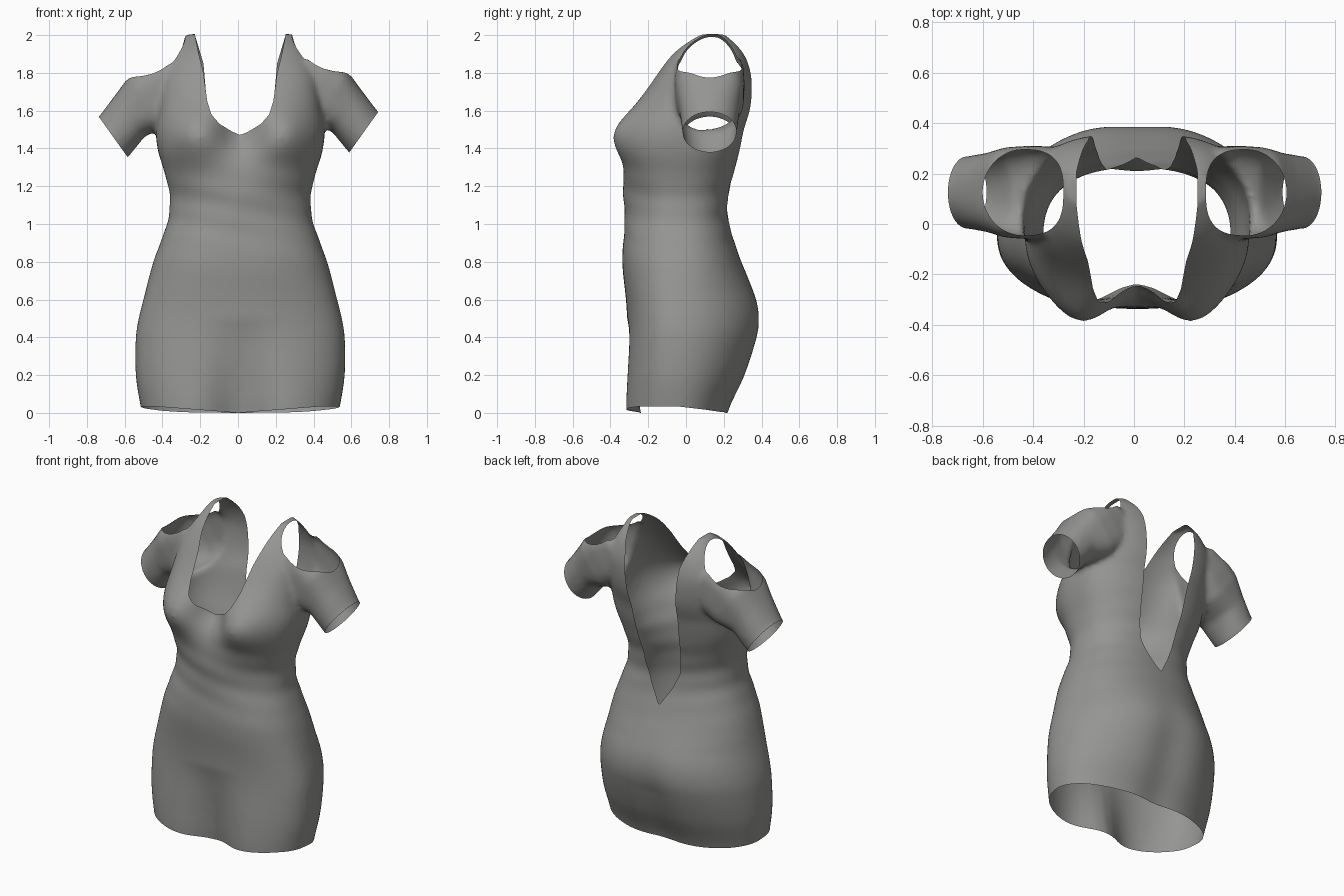
import bpy
import bmesh
import math
from mathutils import Vector

default_cube = bpy.data.objects.get("Cube")
if default_cube:
    bpy.data.objects.remove(default_cube, do_unlink=True)

BODY_X = 0.012      # the garment hangs slightly to its left
ARM_Y = 0.125       # depth of the shoulder line
SLEEVE_DIR = Vector((0.81, 0, -0.58))
SLEEVE_UP = Vector((0.58, 0, 0.81))

# Torso profile: height, half width, front depth, back depth
TORSO = [
    (-0.1, 0.50, -0.35, 0.21), (0.03, 0.527, -0.35, 0.25),
    (0.2, 0.553, -0.335, 0.33), (0.4, 0.553, -0.315, 0.395),
    (0.5, 0.538, -0.312, 0.403), (0.6, 0.513, -0.318, 0.382),
    (0.8, 0.46, -0.337, 0.293), (1.0, 0.388, -0.325, 0.23),
    (1.1, 0.372, -0.328, 0.225), (1.2, 0.381, -0.333, 0.243),
    (1.3, 0.41, -0.325, 0.272), (1.4, 0.438, -0.315, 0.297),
    (1.5, 0.447, -0.295, 0.318), (1.6, 0.435, -0.262, 0.348),
    (1.7, 0.425, -0.215, 0.358), (1.8, 0.41, -0.155, 0.351),
    (1.9, 0.36, -0.085, 0.32), (1.96, 0.32, -0.015, 0.275),
    (2.005, 0.28, 0.06, 0.225),
]
# Sleeve sections: x, z, half height, half depth, squareness
SLEEVE = [
    (0.2, 1.8, 0.1, 0.13, 3), (0.31, 1.79, 0.15, 0.18, 3.5),
    (0.41, 1.725, 0.165, 0.185, 3.5), (0.485, 1.67, 0.168, 0.18, 3.2),
    (0.575, 1.6, 0.135, 0.158, 2.4), (0.665, 1.485, 0.133, 0.143, 2),
    (0.72, 1.445, 0.13, 0.143, 2),
]
# Half widths of the neckline and of the open back, by height
NECK = [(1.4, -0.2), (1.47, 0), (1.49, 0.045), (1.53, 0.11), (1.58, 0.153),
        (1.65, 0.175), (1.8, 0.195), (1.9, 0.22), (2.0, 0.24)]
SLIT = [(0.8, -0.08), (0.88, 0), (1.0, 0.075), (1.1, 0.12), (1.3, 0.15),
        (1.6, 0.173), (1.85, 0.195), (2.0, 0.24)]


def clamp(v):
    return max(0.0, min(1.0, v))


def bell(v, width):
    return math.exp(-(v / width) ** 2)


def linear(table, z):
    if z <= table[0][0]:
        return table[0][1]
    for (a, p), (b, q) in zip(table, table[1:]):
        if z <= b:
            return p + (q - p) * (z - a) / (b - a)
    return table[-1][1]


def smooth_row(table, z):
    """Cubic interpolation of every column of a table by its first column."""
    i = 0
    while i < len(table) - 2 and z > table[i + 1][0]:
        i += 1
    a, b = table[i], table[i + 1]
    before, after = table[max(i - 1, 0)], table[min(i + 2, len(table) - 1)]
    step = b[0] - a[0]
    t = (z - a[0]) / step
    row = []
    for k in range(1, len(a)):
        m0 = (b[k] - before[k]) / (b[0] - before[0]) * step
        m1 = (after[k] - a[k]) / (after[0] - a[0]) * step
        row.append((2*t**3 - 3*t**2 + 1) * a[k] + (t**3 - 2*t**2 + t) * m0
                   + (3*t**2 - 2*t**3) * b[k] + (t**3 - t**2) * m1)
    return row


def oval(count, squareness):
    """Points of a unit superellipse; squareness is a rule of the sine."""
    for i in range(count):
        a = math.tau * i / count
        c, s = math.cos(a), math.sin(a)
        power = 2 / squareness(s)
        yield math.copysign(abs(c) ** power, c), math.copysign(abs(s) ** power, s)


def loft(bm, rings):
    rows = [[bm.verts.new(p) for p in ring] for ring in rings]
    n = len(rows[0])
    for low, high in zip(rows, rows[1:]):
        for i in range(n):
            j = (i + 1) % n
            bm.faces.new((low[i], low[j], high[j], high[i]))
    bm.faces.new(rows[0][::-1])
    bm.faces.new(rows[-1])


def torso_ring(z):
    w, front, back = smooth_row(TORSO, z)
    hips, chest = clamp((1.05 - z) / 0.4), clamp((z - 1.5) / 0.3)
    waist, bust = bell(z - 1.12, 0.16), bell(z - 1.48, 0.15)
    # the hips are widest towards the front
    mid = (front + back) / 2 * (1 - hips) - 0.04 * hips

    def squareness(s):
        if s > 0:
            return 2.4 + 0.6 * chest - 0.35 * hips
        return 2.4 + 0.6 * chest + 0.2 * bust - 0.45 * waist - 0.05 * hips

    ring = []
    for c, s in oval(80, squareness):
        x, y = w * c, mid + (back - mid if s > 0 else mid - front) * s
        if s < 0:
            # bust, hollow between, and the hollow between the thighs
            y -= 0.105 * bell(abs(x) - 0.235, 0.165) * bust * clamp(-3 * s)
            y += 0.085 * bell(x, 0.11) * bell(z - 1.5, 0.11)
            y += 0.115 * bell(x, 0.16) * clamp(1 - z / 0.5)
        else:
            y -= 0.03 * bell(x, 0.13) * clamp((0.75 - z) / 0.4)
        # soft folds around the waist
        fold = 0.003 * bell(z - 1.1, 0.2) * math.sin(45 * z + 9 * x)
        ring.append((BODY_X + x * (1 + fold * 2), y + fold * s, z))
    return ring


def sleeve_ring(section, side):
    x, z, up, depth, square = section
    ring = []
    for u, v in oval(48, lambda s: square):
        p = Vector((x, ARM_Y + depth * v, z)) + SLEEVE_UP * up * u
        ring.append(place(p, side))
    return ring


def place(p, side):
    """Put a left-hand point on either side; the right sleeve hangs lower."""
    return Vector((p.x, p.y, p.z)) if side > 0 else Vector((0.005 - p.x, p.y, p.z - 0.025))


def cut(bm, keep):
    """Trim the surface cleanly along keep(point) = 0."""
    value = {v: keep(v.co) for v in bm.verts}
    fresh = set()
    for e in list(bm.edges):
        v, w = e.verts
        a, b = value[v], value[w]
        if a * b < 0:
            fresh.add(bmesh.utils.edge_split(e, v, a / (a - b))[1])
    for f in list(bm.faces):
        ends = [v for v in f.verts if v in fresh]
        if len(ends) == 2:
            bmesh.utils.face_split(f, ends[0], ends[1])
    gone = [f for f in bm.faces if sum(value.get(v, 0) for v in f.verts) < 0]
    bmesh.ops.delete(bm, geom=gone, context='FACES')


def hem(p):
    return p.z - 0.035 * clamp(abs(p.x) / 0.45) * clamp((0.25 - p.y) / 0.3)


def neckline(p):
    return abs(p.x - BODY_X) - linear(NECK if p.y < ARM_Y else SLIT, p.z)


def cuff(side):
    end = place(Vector((0.665, ARM_Y, 1.485)), side)
    way = Vector((SLEEVE_DIR.x * side, 0, SLEEVE_DIR.z))
    return lambda p: (end - p).dot(way) if p.z > 1.3 and p.x * side > 0 else 1.0


def shoulder_hole(side):
    middle = place(Vector((0.445, ARM_Y, 1.74)), side)

    def keep(p):
        # squarer towards the neck, round towards the arm
        out = (p.x - middle.x) * side
        power = 2 if out > 0 else 2.8
        ring = (abs(out) / 0.16) ** power + (abs(p.y - middle.y) / 0.17) ** power - 1
        return max(ring, 8 * (middle.z - p.z))
    return keep


# Solid torso and sleeves
bm = bmesh.new()
loft(bm, [torso_ring(-0.1 + 2.105 * i / 84) for i in range(85)])
for side in (1, -1):
    loft(bm, [sleeve_ring(s, side) for s in SLEEVE])
bmesh.ops.recalc_face_normals(bm, faces=bm.faces)
mesh = bpy.data.meshes.new("dress")
bm.to_mesh(mesh)
bm.free()
dress = bpy.data.objects.new("dress", mesh)
bpy.context.collection.objects.link(dress)

# Merge them into one smooth skin
remesh = dress.modifiers.new("merge", 'REMESH')
remesh.mode = 'VOXEL'
remesh.voxel_size = 0.016
soften = dress.modifiers.new("soften", 'SMOOTH')
soften.factor = 0.5
soften.iterations = 5
bpy.context.view_layer.update()
skin = bpy.data.meshes.new_from_object(
    dress.evaluated_get(bpy.context.evaluated_depsgraph_get()))
dress.modifiers.clear()

# Open the hem, neckline, back, cuffs and shoulders
bm = bmesh.new()
bm.from_mesh(skin)
for rule in (hem, neckline, cuff(1), cuff(-1), shoulder_hole(1), shoulder_hole(-1)):
    cut(bm, rule)
for f in bm.faces:
    f.smooth = True
bm.to_mesh(skin)
bm.free()
dress.data = skin
skin.name = "dress_skin"

# Grey cloth
cloth = bpy.data.materials.new("grey_cloth")
cloth.use_nodes = True
grey = (0.30, 0.30, 0.29, 1)
cloth.diffuse_color = grey
shader = cloth.node_tree.nodes["Principled BSDF"]
shader.inputs["Base Color"].default_value = grey
shader.inputs["Roughness"].default_value = 0.8
skin.materials.clear()
skin.materials.append(cloth)
